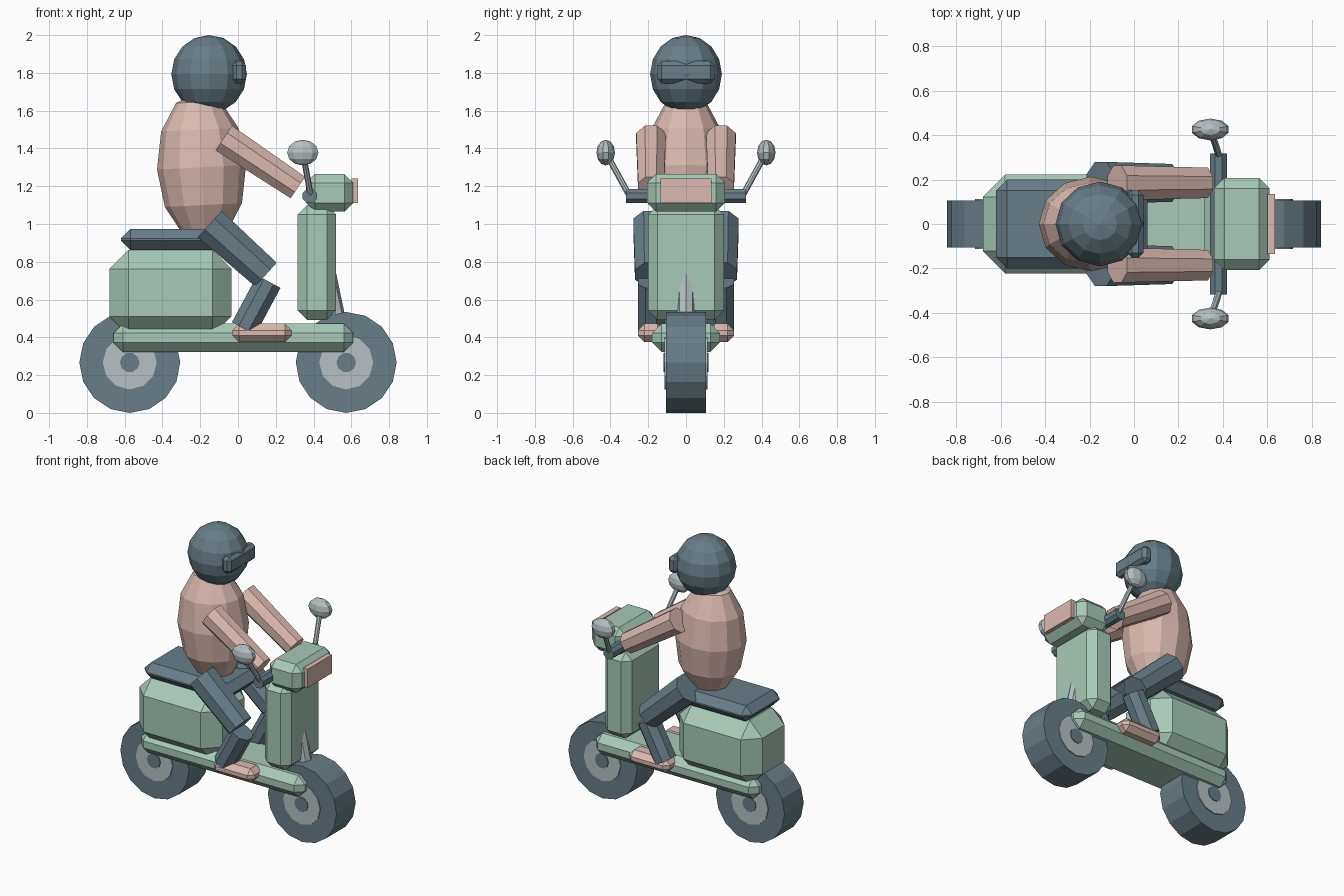
import bpy, bmesh, math
from mathutils import Vector, Matrix

if "Cube" in bpy.data.objects:
    bpy.data.objects.remove(bpy.data.objects["Cube"])


def material(name, hexcol):
    def lin(c):
        c /= 255
        return c / 12.92 if c <= 0.04045 else ((c + 0.055) / 1.055) ** 2.4
    m = bpy.data.materials.new(name)
    m.diffuse_color = [lin(int(hexcol[i:i + 2], 16)) for i in (0, 2, 4)] + [1]
    m.use_nodes = True
    m.node_tree.nodes["Principled BSDF"].inputs["Base Color"].default_value = m.diffuse_color
    return m


GREEN = material("mint green", "A8CAB8")
DARK = material("slate blue", "687D88")
PINK = material("dusty pink", "DABAB0")
GREY = material("light grey", "B6C0C3")


def finish(bm, name, mat):
    bmesh.ops.recalc_face_normals(bm, faces=bm.faces)
    me = bpy.data.meshes.new(name)
    bm.to_mesh(me)
    bm.free()
    me.materials.append(mat)
    ob = bpy.data.objects.new(name, me)
    bpy.context.collection.objects.link(ob)
    return ob


def box(name, mat, xr, yr, zr, chamfer=0):
    """Box from ranges, with one flat chamfer on every edge."""
    bm = bmesh.new()
    size = [r[1] - r[0] for r in (xr, yr, zr)]
    mid = [(r[1] + r[0]) / 2 for r in (xr, yr, zr)]
    bmesh.ops.create_cube(bm, size=1, matrix=Matrix.Translation(mid) @ Matrix.Diagonal(size + [1]))
    if chamfer:
        bmesh.ops.bevel(bm, geom=bm.edges[:], offset=chamfer, segments=1,
                        affect='EDGES', clamp_overlap=True)
    return finish(bm, name, mat)


def rod(name, mat, a, b, r1, r2=None, sides=8, turn=0.0):
    """Prism from a to b; its cross-section is aligned to the world y axis."""
    a, b = Vector(a), Vector(b)
    z = (b - a).normalized()
    ref = Vector((0, 1, 0)) if abs(z.y) < 0.95 else Vector((1, 0, 0))
    x = ref.cross(z).normalized()
    y = z.cross(x)
    rot = Matrix((x, y, z)).transposed().to_4x4()
    bm = bmesh.new()
    bmesh.ops.create_cone(bm, cap_ends=True, segments=sides, radius1=r1,
                          radius2=r1 if r2 is None else r2, depth=(b - a).length,
                          matrix=Matrix.Translation((a + b) / 2) @ rot @ Matrix.Rotation(turn, 4, 'Z'))
    return finish(bm, name, mat)


def ball(name, mat, centre, radii, u, v, tilt=0.0):
    bm = bmesh.new()
    bmesh.ops.create_uvsphere(bm, u_segments=u, v_segments=v, radius=1,
                              matrix=Matrix.Translation(centre) @ Matrix.Rotation(tilt, 4, 'Y')
                              @ Matrix.Diagonal(list(radii) + [1]))
    return finish(bm, name, mat)


# Wheels: tyre, rim disc and axle cap
for label, x in (("rear", -0.573), ("front", 0.573)):
    for part, mat, r, w, n in (("tyre", DARK, 0.267, 0.106, 16),
                               ("rim", GREY, 0.143, 0.113, 12),
                               ("axle_cap", DARK, 0.052, 0.118, 10)):
        rod(f"{label}_{part}", mat, (x, -w, 0.267), (x, w, 0.267), r, sides=n)

# Scooter body
box("footboard", GREEN, (-0.66, 0.61), (-0.18, 0.18), (0.323, 0.472), 0.05)
box("rear_body", GREEN, (-0.68, -0.035), (-0.222, 0.222), (0.41, 0.863), 0.1)
box("seat", DARK, (-0.62, 0.06), (-0.2, 0.2), (0.863, 0.973), 0.05)
box("front_shield", GREEN, (0.315, 0.52), (-0.2, 0.2), (0.493, 1.1), 0.05)
box("steering_head", GREEN, (0.36, 0.61), (-0.207, 0.207), (1.065, 1.265), 0.047)
box("headlight", PINK, (0.60, 0.635), (-0.135, 0.135), (1.11, 1.24))
rod("fork", GREY, (0.57, 0, 0.27), (0.444, 0, 0.87), 0.047)
rod("handlebar", DARK, (0.38, -0.318, 1.148), (0.38, 0.318, 1.148), 0.041, sides=8, turn=math.pi / 8)

# Rider torso and helmet
ball("torso", PINK, (-0.193, 0, 1.3), (0.236, 0.213, 0.4), 12, 6, -0.05)
ball("helmet", DARK, (-0.153, 0, 1.793), (0.2, 0.19, 0.207), 12, 8)
box("goggles", DARK, (-0.03, 0.042), (-0.152, 0.152), (1.745, 1.862), 0.022)

# Mirrored parts: limbs, shoes and rear-view mirrors
for label, s in (("right", -1), ("left", 1)):
    y = 0.185 * s
    flat = math.pi / 8
    rod(f"{label}_arm", PINK, (-0.075, y, 1.455), (0.317, y, 1.193), 0.085, 0.074, turn=flat)
    rod(f"{label}_thigh", DARK, (-0.15, y, 1.0), (0.148, y, 0.732), 0.102, 0.092, turn=flat)
    rod(f"{label}_shin", DARK, (0.163, y, 0.695), (0.03, y, 0.447), 0.076, turn=flat)
    box(f"{label}_shoe", PINK, (-0.03, 0.285), sorted((0.115 * s, 0.255 * s)), (0.375, 0.472), 0.035)
    rod(f"{label}_mirror_stem", GREY, (0.383, 0.305 * s, 1.16), (0.347, 0.415 * s, 1.36), 0.016)
    ball(f"{label}_mirror", GREY, (0.343, 0.425 * s, 1.378), (0.087, 0.049, 0.068), 10, 6)
